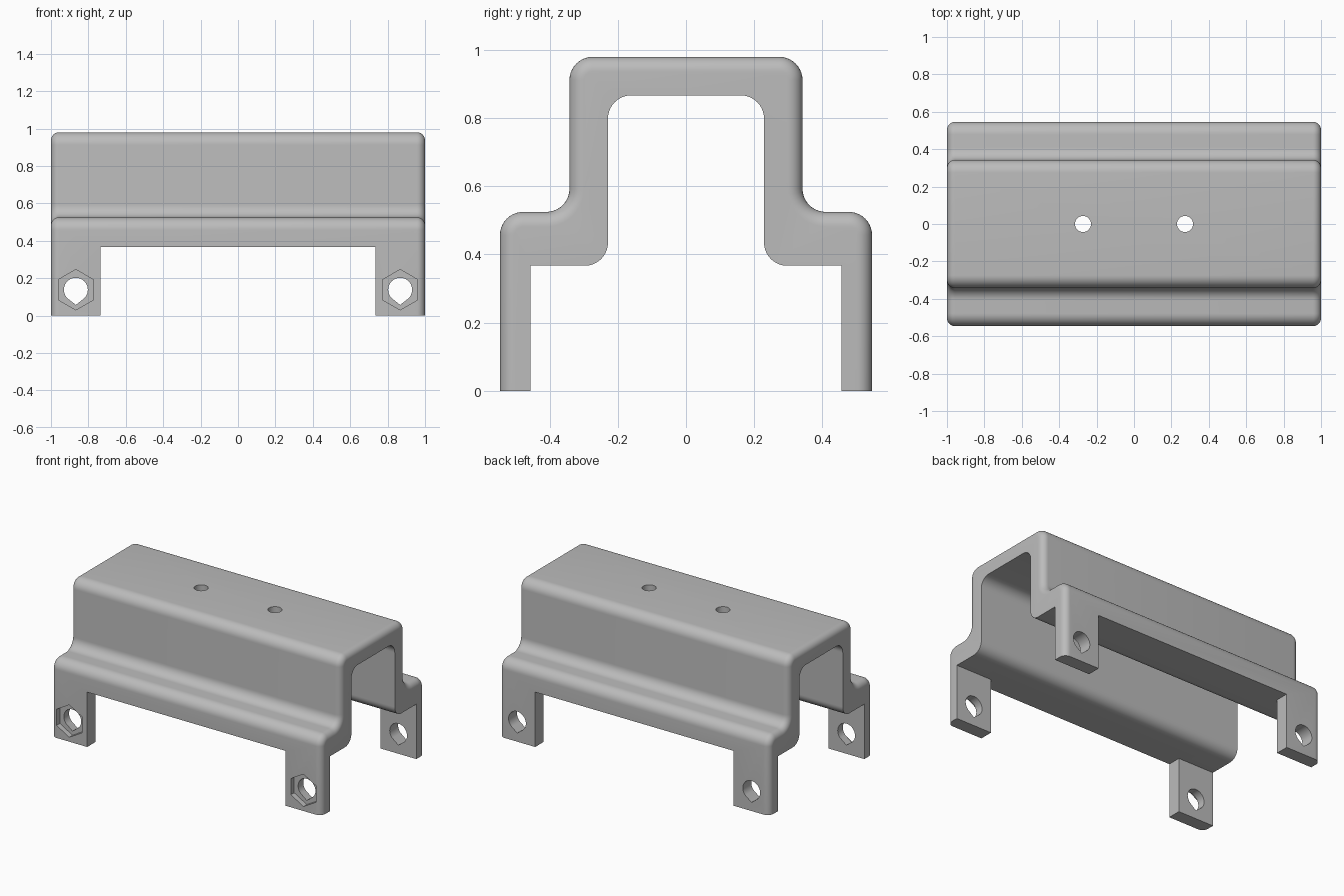
import bpy
import bmesh
from math import sin, cos, pi
from mathutils import Vector

default = bpy.data.objects.get("Cube")
if default:
    bpy.data.objects.remove(default, do_unlink=True)

grey = bpy.data.materials.new("plain grey")
grey.use_nodes = True
colour = (0.5, 0.5, 0.5, 1)
grey.diffuse_color = colour
grey.node_tree.nodes["Principled BSDF"].inputs["Base Color"].default_value = colour

HALF = 1.0       # half length
BEND = 0.068     # bend radius of the profile
EDGE = 0.043     # rounding of the outer end edges
UNDER = 0.367    # underside of the side flanges
HOLE_X, HOLE_Z = 0.867, 0.138


def fillet(prev, corner, nxt, radius, steps=10):
    """Points of a right-angle corner rounded with the given radius."""
    corner = Vector(corner)
    a = (Vector(prev) - corner).normalized() * radius
    b = (Vector(nxt) - corner).normalized() * radius
    centre = corner + a + b
    angles = [pi / 2 * i / steps for i in range(steps + 1)]
    return [centre - b * cos(t) - a * sin(t) for t in angles]


def rounded(path):
    """Round the inner points of a list of (y, z, radius)."""
    pts = [Vector(p[:2]) for p in path]
    out = [pts[0]]
    for i in range(1, len(pts) - 1):
        r = path[i][2]
        out += fillet(pts[i - 1], pts[i], pts[i + 1], r) if r else [pts[i]]
    return out + [pts[-1]]


def section(inset):
    """Closed stepped profile whose outer skin is moved in by inset."""
    d = inset
    outer = [(0.546 - d, 0, 0), (0.546 - d, 0.525 - d, BEND - d),
             (0.342 - d, 0.525 - d, BEND + d), (0.342 - d, 0.98 - d, BEND - d), (0, 0.98 - d, 0)]
    inner = [(0.457, 0, 0), (0.457, UNDER, 0), (0.229, UNDER, BEND),
             (0.229, 0.867, BEND), (0, 0.867, 0)]

    def both_sides(path):
        half = rounded(path)
        return half + [Vector((-p.x, p.y)) for p in reversed(half[:-1])]
    return both_sides(outer) + both_sides(inner)[::-1]


def finish(bm, name):
    bmesh.ops.recalc_face_normals(bm, faces=bm.faces)
    mesh = bpy.data.meshes.new(name)
    bm.to_mesh(mesh)
    bm.free()
    mesh.materials.append(grey)
    obj = bpy.data.objects.new(name, mesh)
    bpy.context.collection.objects.link(obj)
    return obj


def loft(name, rings):
    """Skin a list of equal rings and cap both ends."""
    bm = bmesh.new()
    rows = [[bm.verts.new(p) for p in ring] for ring in rings]
    n = len(rows[0])
    for a, b in zip(rows, rows[1:]):
        for i in range(n):
            j = (i + 1) % n
            bm.faces.new((a[i], a[j], b[j], b[i]))
    bm.faces.new(rows[0])
    bm.faces.new(rows[-1])
    return finish(bm, name)


# Stepped cover, with its outer edges rounded at both ends
turns = [pi / 2 * i / 8 for i in range(9)]
stations = [(HALF - EDGE * (1 - cos(t)), EDGE * (1 - sin(t))) for t in turns]
stations = [(-x, d) for x, d in stations] + [(x, d) for x, d in reversed(stations)]
cover = loft("cover", [[(x, p.x, p.y) for p in section(d)] for x, d in stations])


def prism_y(name, outline, y0, y1):
    return loft(name, [[(x, y, z) for x, z in outline] for y in (y0, y1)])


cutters = []
# Openings between the legs, front and back
for side in (-1, 1):
    box = [(-0.734, -0.1), (0.734, -0.1), (0.734, UNDER), (-0.734, UNDER)]
    cutters.append(prism_y("leg_gap_cutter", box, side * 0.4, side * 0.7))

for side in (-1, 1):
    x = side * HOLE_X
    # Bolt holes with a pointed lower end, through both legs
    arc = [-pi / 4 + 1.5 * pi * i / 30 for i in range(31)]
    drop = [(x + 0.064 * cos(t), HOLE_Z + 0.064 * sin(t)) for t in arc]
    drop.append((x, HOLE_Z - 0.081))
    cutters.append(prism_y("bolt_hole_cutter", drop, -0.7, 0.7))
    # Hexagonal nut pockets on the front legs
    hexagon = [(x + 0.108 * sin(pi / 3 * i), HOLE_Z + 0.108 * cos(pi / 3 * i)) for i in range(6)]
    cutters.append(prism_y("nut_pocket_cutter", hexagon, -0.7, -0.511))
    # Round holes through the roof
    circle = [(side * 0.273 + 0.043 * cos(pi * i / 16), 0.043 * sin(pi * i / 16)) for i in range(32)]
    cutters.append(loft("roof_hole_cutter", [[(u, v, z) for u, v in circle] for z in (0.7, 1.1)]))

bpy.ops.object.select_all(action='DESELECT')
bpy.context.view_layer.objects.active = cover
cover.select_set(True)
for cutter in cutters:
    mod = cover.modifiers.new("cut", 'BOOLEAN')
    mod.operation = 'DIFFERENCE'
    mod.solver = 'EXACT'
    mod.object = cutter
    bpy.ops.object.modifier_apply(modifier=mod.name)
    bpy.data.objects.remove(cutter, do_unlink=True)

bpy.ops.object.shade_smooth_by_angle(angle=pi / 6)
